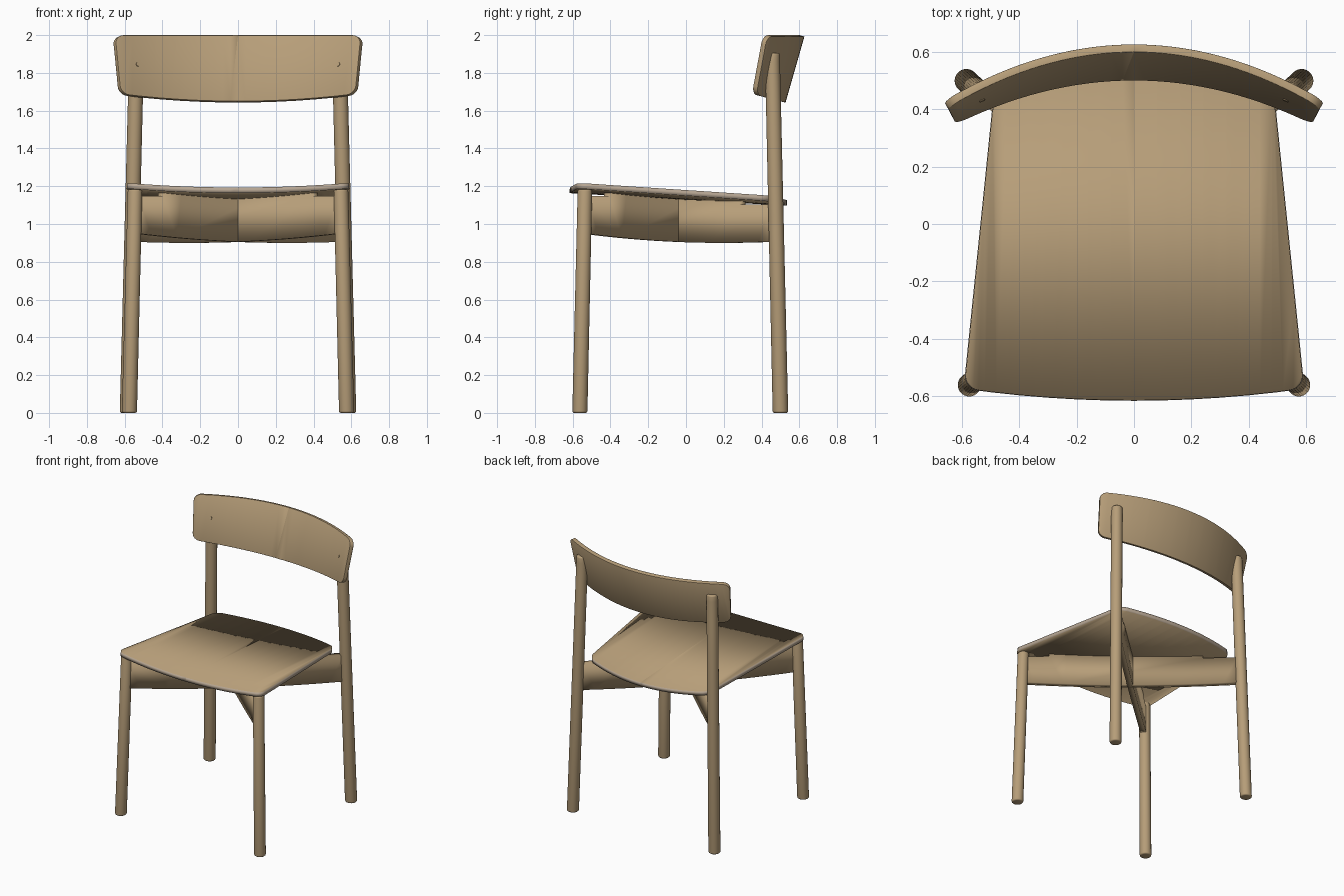
import bpy
import bmesh
from mathutils import Vector
from math import radians

cube = bpy.data.objects.get("Cube")
if cube:
    bpy.data.objects.remove(cube, do_unlink=True)


def make_material(name, rgb):
    mat = bpy.data.materials.new(name)
    mat.use_nodes = True
    mat.diffuse_color = (*rgb, 1)
    bsdf = mat.node_tree.nodes["Principled BSDF"]
    bsdf.inputs["Base Color"].default_value = (*rgb, 1)
    bsdf.inputs["Roughness"].default_value = 0.6
    return mat


wood = make_material("oak wood", (0.47, 0.34, 0.19))
ply = make_material("pale plywood edge", (0.47, 0.38, 0.29))


def add_object(name, bm, mats=(wood,)):
    bmesh.ops.recalc_face_normals(bm, faces=bm.faces) if name.count("leg") else None
    mesh = bpy.data.meshes.new(name)
    bm.to_mesh(mesh)
    bm.free()
    obj = bpy.data.objects.new(name, mesh)
    bpy.context.collection.objects.link(obj)
    for mat in mats:
        mesh.materials.append(mat)
    bpy.ops.object.select_all(action="DESELECT")
    obj.select_set(True)
    bpy.context.view_layer.objects.active = obj
    bpy.ops.object.shade_smooth_by_angle(angle=radians(35))
    return obj


def solidify(obj, thickness, offset, rim=0):
    mod = obj.modifiers.new("thickness", "SOLIDIFY")
    mod.thickness = thickness
    mod.offset = offset
    mod.material_offset_rim = rim


def soften(obj, width):
    mod = obj.modifiers.new("soft edges", "BEVEL")
    mod.width = width
    mod.segments = 2
    mod.limit_method = "ANGLE"
    mod.angle_limit = radians(50)


def spread(half, count):
    return [half * (2 * i / count - 1) for i in range(count + 1)]


def panel(lower, upper, low_half, high_half, radius):
    """Flat rounded panel between two edge curves, sliced so it can be bent."""
    bm = bmesh.new()
    low = [bm.verts.new((x, lower(x), 0)) for x in spread(low_half, 12)]
    high = [bm.verts.new((x, upper(x), 0)) for x in spread(high_half, 12)]
    bm.faces.new(low + high[::-1])
    corners = [low[0], low[-1], high[0], high[-1]]
    bmesh.ops.bevel(bm, geom=corners, offset=radius, segments=6,
                    profile=0.5, affect="VERTICES")
    for x in spread(0.64, 32):
        geom = bm.verts[:] + bm.edges[:] + bm.faces[:]
        bmesh.ops.bisect_plane(bm, geom=geom, plane_co=(x, 0, 0), plane_no=(1, 0, 0))
    return bm


# Curved surfaces shared by several parts
def seat_top(x, y):
    return 1.16 - 0.058 * (y + 0.04) + 0.077 * x * x


def back_front(x, z):
    t = (z - 1.65) / 0.35
    return 0.5 + 0.1 * t - (0.42 + 0.04 * t) * x * x


# Seat: thin dished plywood shell with a pale edge
bm = panel(lambda x: -0.615 + 0.12 * x * x, lambda x: 0.535 - 0.4 * x * x,
           0.592, 0.489, 0.05)
for v in bm.verts:
    v.co.z = seat_top(v.co.x, v.co.y)
solidify(add_object("seat", bm, (wood, ply)), 0.03, -1, 1)

# Backrest: bent, leaning board
bm = panel(lambda x: 1.65 + 0.1 * x * x, lambda x: 2.0, 0.62, 0.65, 0.045)
for v in bm.verts:
    x, z = v.co.x, v.co.y
    v.co = (x, back_front(x, z), z)
backrest = add_object("backrest", bm)
solidify(backrest, 0.028, -1)
soften(backrest, 0.005)


# Legs: splayed round posts, the rear pair notched into the backrest
def leg(name, foot, top, radius, notched=False):
    foot, top = Vector(foot), Vector(top)
    bm = bmesh.new()
    bmesh.ops.create_cone(bm, cap_ends=True, segments=28, radius1=radius,
                          radius2=radius * 0.96, depth=top.z)
    bmesh.ops.translate(bm, verts=bm.verts, vec=(0, 0, top.z / 2))
    rims = [e for e in bm.edges if abs(e.verts[0].co.z - e.verts[1].co.z) < 0.001]
    bmesh.ops.bevel(bm, geom=rims, offset=0.01, segments=3, profile=0.5, affect="EDGES")
    if notched:
        for i in range(12):
            geom = bm.verts[:] + bm.edges[:] + bm.faces[:]
            bmesh.ops.bisect_plane(bm, geom=geom, plane_co=(0, 0, 1.64 + 0.02 * i),
                                   plane_no=(0, 0, 1))
    for v in bm.verts:
        axis = foot.lerp(top, v.co.z / top.z)
        v.co.x += axis.x
        v.co.y += axis.y
        if notched and v.co.z > 1.66:
            v.co.y = max(v.co.y, back_front(v.co.x, v.co.z) + 0.014)
    add_object(name, bm)


for side, label in ((1, "left"), (-1, "right")):
    leg(f"front_leg_{label}", (0.575 * side, -0.562, 0), (0.545 * side, -0.535, 1.183), 0.04)
    leg(f"back_leg_{label}", (0.585 * side, 0.5, 0), (0.537 * side, 0.457, 1.905), 0.041, True)

    # Diagonal rail from one front leg to the opposite back leg
    bm = bmesh.new()
    under = [0.3 - 0.09 * i for i in range(9)]
    outline = [(y, 0.9 + 0.09 * (y - 0.2) ** 2) for y in spread(0.5, 16)]
    outline = [(y - 0.04, 0.9 + 0.09 * (y - 0.24) ** 2) for y, _ in outline]
    outline += [(0.46, 1.103), (0.3, 1.103)]
    outline += [(y, seat_top(1.08 * (y + 0.04), y) - 0.028) for y in under]
    outline += [(-0.42, 1.148), (-0.54, 1.148)]
    bm.faces.new([bm.verts.new((1.08 * (y + 0.04) * side, y, z)) for y, z in outline])
    solidify(add_object(f"cross_rail_{label}", bm), 0.04, 0)

    # Small plug on the backrest where the rear leg is fixed
    x, z = 0.53 * side, 1.845
    normal = Vector((-0.88 * x, -1, 0.27)).normalized()
    bm = bmesh.new()
    bmesh.ops.create_cone(bm, cap_ends=True, segments=12, radius1=0.012,
                          radius2=0.01, depth=0.006)
    bmesh.ops.rotate(bm, verts=bm.verts,
                     matrix=Vector((0, 0, 1)).rotation_difference(normal).to_matrix())
    bmesh.ops.translate(bm, verts=bm.verts, vec=(x, back_front(x, z), z))
    add_object(f"fixing_plug_{label}", bm)
